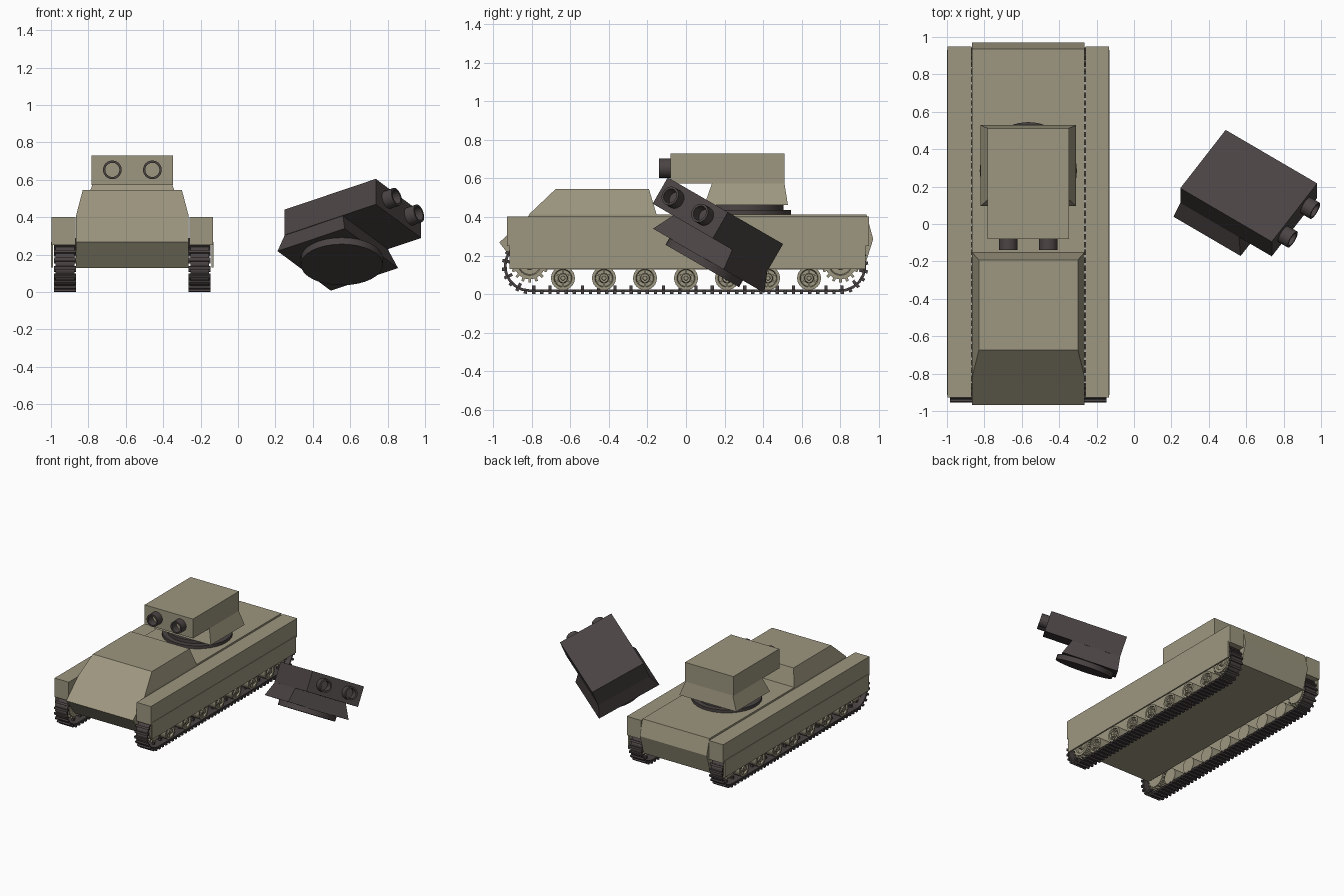
import bpy, bmesh, math
from mathutils import Matrix, Vector

cube = bpy.data.objects.get("Cube")
if cube:
    bpy.data.objects.remove(cube)

CX = -0.565          # vehicle centre line
WHEEL_Z = 0.083


def material(name, colour):
    m = bpy.data.materials.new(name)
    m.use_nodes = True
    m.diffuse_color = (*colour, 1)
    m.node_tree.nodes["Principled BSDF"].inputs["Base Color"].default_value = (*colour, 1)
    return m


OLIVE = material("olive drab", (0.34, 0.31, 0.215))
DARK = material("charred metal", (0.07, 0.057, 0.057))


def make(name, bm, mat, matrix=Matrix(), smooth=False):
    bmesh.ops.recalc_face_normals(bm, faces=bm.faces)
    mesh = bpy.data.meshes.new(name)
    bm.to_mesh(mesh)
    bm.free()
    mesh.materials.append(mat)
    if smooth:
        mesh.polygons.foreach_set("use_smooth", [True] * len(mesh.polygons))
        mesh.set_sharp_from_angle(angle=math.radians(35))
    obj = bpy.data.objects.new(name, mesh)
    obj.matrix_world = matrix
    bpy.context.collection.objects.link(obj)
    return obj


def loft(bm, rings, caps=True, closed=False):
    """Skin a series of equal-sized point loops."""
    loops = [[bm.verts.new(p) for p in ring] for ring in rings]
    pairs = list(zip(loops, loops[1:]))
    if closed:
        pairs.append((loops[-1], loops[0]))
    for a, b in pairs:
        for i in range(len(a)):
            j = (i + 1) % len(a)
            bm.faces.new((a[i], a[j], b[j], b[i]))
    if caps and not closed:
        bm.faces.new(loops[0])
        bm.faces.new(loops[-1])


def rect(x0, x1, y0, y1, z):
    return [(x0, y0, z), (x1, y0, z), (x1, y1, z), (x0, y1, z)]


def block(name, bottom, top, mat, matrix=Matrix()):
    bm = bmesh.new()
    loft(bm, [rect(*bottom), rect(*top)])
    return make(name, bm, mat, matrix)


def lathe(bm, profile, matrix, steps=24, closed=False):
    """Turn a (radius, height) profile around the local z axis."""
    angles = [2 * math.pi * i / steps for i in range(steps)]
    loft(bm, [[matrix @ Vector((r * math.cos(a), r * math.sin(a), h)) for a in angles]
              for r, h in profile], closed=closed)


def box(bm, size, matrix):
    bmesh.ops.create_cube(bm, size=1, matrix=matrix @ Matrix.Diagonal((*size, 1)))


# Hull with pointed nose and tail
bm = bmesh.new()
side = [(-0.81, 0.412), (-0.967, 0.268), (-0.86, 0.127),
        (0.92, 0.127), (0.97, 0.285), (0.935, 0.412)]
loft(bm, [[(CX + x, y, z) for y, z in side] for x in (-0.3, 0.3)])
make("hull", bm, OLIVE)

# Raised front compartment
block("front_compartment", (CX - 0.3, CX + 0.3, -0.815, -0.152, 0.412),
      (CX - 0.265, CX + 0.265, -0.675, -0.192, 0.545), OLIVE)

# Fixed ring under the mounted turret
bm = bmesh.new()
lathe(bm, [(0.26, 0.41), (0.26, 0.436)], Matrix.Translation((CX, 0.285, 0)), 32)
make("hull_turret_ring", bm, DARK, smooth=True)


# Launcher turret, origin at the foot of its ring
def turret(prefix, matrix, body):
    bm = bmesh.new()
    lathe(bm, [(0.22, 0.012), (0.22, 0.052)], Matrix.Translation((0, -0.045, 0)), 32)
    make(prefix + "_ring", bm, DARK, matrix, True)
    block(prefix + "_neck", (-0.255, 0.255, -0.235, 0.198, 0.052),
          (-0.213, 0.213, -0.195, 0.18, 0.165), body, matrix)
    block(prefix + "_box", (-0.217, 0.217, -0.41, 0.18, 0.163),
          (-0.217, 0.217, -0.41, 0.18, 0.32), body, matrix)
    bm = bmesh.new()
    for s in (-1, 1):
        frame = Matrix.Translation((s * 0.107, -0.4, 0.243)) @ Matrix.Rotation(math.pi / 2, 4, "X")
        lathe(bm, [(0.05, 0), (0.05, 0.07), (0.038, 0.07), (0.038, 0)], frame, closed=True)
    make(prefix + "_tubes", bm, DARK, matrix, True)


turret("turret", Matrix.Translation((CX, 0.33, 0.41)), OLIVE)
tilt = Matrix.Rotation(math.radians(-30), 4, "X") @ Matrix.Rotation(math.radians(56), 4, "Z")
turret("loose_turret", Matrix.Translation((0.518, 0.1, 0.123)) @ tilt, DARK)


# Track path: position and heading at a distance along the loop
FRONT, REAR, RADIUS, MID = -0.81, 0.80, 0.13, 0.145
STRAIGHT, ARC = REAR - FRONT, math.pi * RADIUS
LENGTH = 2 * (STRAIGHT + ARC)


def on_track(d, offset=0.0):
    r = RADIUS + offset
    if d < STRAIGHT:
        y, a = FRONT + d, -math.pi / 2
    elif d < STRAIGHT + ARC:
        y, a = REAR, -math.pi / 2 + (d - STRAIGHT) / RADIUS
    elif d < 2 * STRAIGHT + ARC:
        y, a = REAR - (d - STRAIGHT - ARC), math.pi / 2
    else:
        y, a = FRONT, math.pi / 2 + (d - 2 * STRAIGHT - ARC) / RADIUS
    return y + r * math.cos(a), MID + r * math.sin(a), a


for s, label in ((-1, "right"), (1, "left")):
    def x(d):
        return CX + s * d

    # Sponson above the track and the thin skirt plate below it
    a, b = sorted((x(0.305), x(0.432)))
    block(label + "_sponson", (a, b, -0.927, 0.948, 0.25), (a, b, -0.927, 0.948, 0.402), OLIVE)
    a, b = sorted((x(0.423), x(0.435)))
    block(label + "_skirt", (a, b, -0.915, 0.93, 0.13), (a, b, -0.915, 0.93, 0.266), OLIVE)

    # Track belt with cleats
    bm = bmesh.new()
    count = 96
    rings = []
    for i in range(count):
        d = LENGTH * i / count
        (yo, zo, _), (yi, zi, _) = on_track(d, 0.004), on_track(d, -0.01)
        rings.append([(x(0.31), yo, zo), (x(0.41), yo, zo), (x(0.41), yi, zi), (x(0.31), yi, zi)])
    loft(bm, rings, closed=True)
    for i in range(0, count, 1):
        y, z, angle = on_track(LENGTH * (i + 0.5) / count, 0.005)
        turn = Matrix.Translation((x(0.36), y, z)) @ Matrix.Rotation(angle, 4, "X")
        box(bm, (0.117, 0.019, 0.017), turn)
        if i % 2 == 0:
            box(bm, (0.018, 0.03, 0.016), turn @ Matrix.Translation((0, -0.02, 0)))
    make(label + "_track", bm, DARK)

    # Road wheels with recessed webs, hubs and bolts
    out = Matrix.Rotation(s * math.pi / 2, 4, "Y")
    bm = bmesh.new()
    for i in range(-3, 4):
        frame = Matrix.Translation((x(0.36), i * 0.2125, WHEEL_Z)) @ out
        lathe(bm, [(0.02, -0.045), (0.062, -0.045), (0.062, 0.045), (0.047, 0.045), (0.043, 0.028),
                   (0.026, 0.028), (0.022, 0.048), (0.012, 0.048), (0.01, 0.052)], frame)
        for k in range(6):
            spoke = frame @ Matrix.Rotation(k * math.pi / 3, 4, "Z")
            box(bm, (0.026, 0.009, 0.012), spoke @ Matrix.Translation((0.034, 0, 0.033)))
    make(label + "_road_wheels", bm, OLIVE, smooth=True)

    # Toothed end wheels
    bm = bmesh.new()
    for y in (FRONT, REAR):
        frame = Matrix.Translation((x(0.36), y, MID + 0.012)) @ out
        lathe(bm, [(0.02, -0.035), (0.08, -0.035), (0.08, 0.035), (0.06, 0.035),
                   (0.055, 0.022), (0.03, 0.022), (0.025, 0.045)], frame)
        for k in range(16):
            tooth = frame @ Matrix.Rotation(k * math.pi / 8, 4, "Z")
            box(bm, (0.024, 0.014, 0.06), tooth @ Matrix.Translation((0.085, 0, 0)))
    make(label + "_end_wheels", bm, OLIVE, smooth=True)
